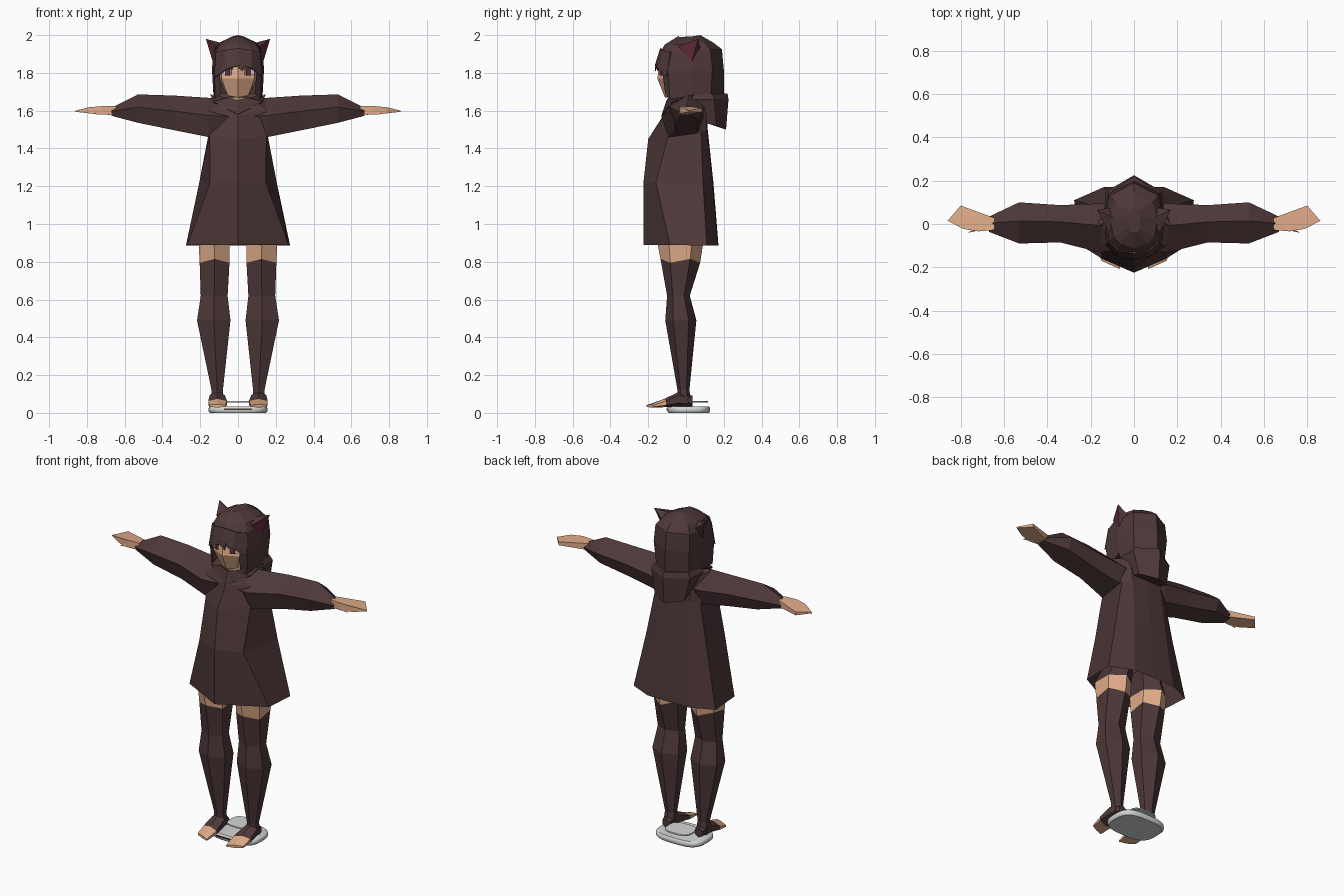
import bpy, bmesh, math


def material(name, rgb):
    m = bpy.data.materials.new(name)
    m.diffuse_color = (*rgb, 1)
    return m


DARK = material("dark brown cloth", (0.076, 0.039, 0.040))
SKIN = material("skin", (0.74, 0.41, 0.25))
WINE = material("wine red", (0.14, 0.026, 0.045))
WHITE = material("eye white", (0.75, 0.70, 0.70))
GREY = material("light grey", (0.66, 0.67, 0.67))


def mesh(name, verts, faces, mats, rule=None, smooth=False, thick=0):
    me = bpy.data.meshes.new(name)
    bm = bmesh.new()
    vs = [bm.verts.new(v) for v in verts]
    for i, f in enumerate(faces):
        bm.faces.new([vs[k] for k in f]).material_index = rule(i) if rule else 0
    bmesh.ops.recalc_face_normals(bm, faces=bm.faces)
    bm.to_mesh(me)
    bm.free()
    for m in mats:
        me.materials.append(m)
    ob = bpy.data.objects.new(name, me)
    bpy.context.collection.objects.link(ob)
    if thick:
        mod = ob.modifiers.new("thickness", 'SOLIDIFY')
        mod.thickness = thick
        mod.offset = 0
    if smooth:
        bpy.context.view_layer.objects.active = ob
        ob.select_set(True)
        bpy.ops.object.shade_smooth_by_angle(angle=math.radians(40))
        ob.select_set(False)
    return ob


def loft(name, rings, mats=(DARK,), caps=(True, True), rule=None, smooth=False, closed=True):
    """Skin a list of equal-length rings; rule gets the segment number."""
    n = len(rings[0])
    verts = [p for r in rings for p in r]
    faces, seg = [], []
    for s in range(len(rings) - 1):
        for i in range(n if closed else n - 1):
            j = (i + 1) % n
            faces.append((s * n + i, s * n + j, (s + 1) * n + j, (s + 1) * n + i))
            seg.append(s)
    if caps[0]:
        faces.append(tuple(range(n)))
        seg.append(0)
    if caps[1]:
        faces.append(tuple(range(len(verts) - n, len(verts))))
        seg.append(len(rings) - 2)
    return mesh(name, verts, faces, mats, (lambda k: rule(seg[k])) if rule else None, smooth)


def sym(half):
    """Full ring from a half ring that starts and ends on the centre line."""
    return half + [(-x, y, z) for x, y, z in half[-2:0:-1]]


HEX = [(0, -1), (1, -.5), (1, .5), (0, 1), (-1, .5), (-1, -.5)]
SLEEVE = [(-.65, -1), (.7, -.8), (1, .1), (.1, 1), (-1, .1)]


def box_ring(a0, a1, b0, b1, shape=HEX):
    return [((a0 + a1) / 2 + u * (a1 - a0) / 2, (b0 + b1) / 2 + v * (b1 - b0) / 2) for u, v in shape]


# coat body, open at the hem
loft("coat", [sym(r) for r in (
    [(0, -.225, .89), (.268, -.085, .89), (.276, .11, .885), (.14, .17, .885), (0, .172, .885)],
    [(0, -.225, 1.22), (.148, -.16, 1.22), (.205, .09, 1.22), (.11, .14, 1.22), (0, .145, 1.22)],
    [(0, -.20, 1.45), (.15, -.095, 1.465), (.155, .08, 1.48), (.10, .11, 1.5), (0, .115, 1.5)],
    [(0, -.12, 1.575), (.15, -.10, 1.60), (.17, 0, 1.66), (.11, .10, 1.64), (0, .11, 1.64)],
    [(0, -.09, 1.65), (.07, -.07, 1.66), (.10, 0, 1.68), (.08, .08, 1.67), (0, .10, 1.66)])],
    caps=(False, False))

# hood lying on the upper back
loft("lowered_hood", [sym(r) for r in (
    [(0, .08, 1.54), (.09, .09, 1.54), (.10, .16, 1.52), (0, .212, 1.50)],
    [(0, .03, 1.66), (.14, .03, 1.66), (.13, .15, 1.66), (0, .225, 1.66)],
    [(0, .04, 1.69), (.12, .04, 1.69), (.115, .14, 1.69), (0, .22, 1.69)])])

# head and neck
loft("head", [sym(r) for r in (
    [(0, -.05, 1.60), (.04, -.03, 1.60), (.05, .03, 1.60), (0, .08, 1.60)],
    [(0, -.06, 1.67), (.04, -.03, 1.67), (.05, .03, 1.675), (0, .08, 1.68)],
    [(0, -.112, 1.67), (.055, -.09, 1.68), (.07, .03, 1.70), (0, .12, 1.70)],
    [(0, -.152, 1.77), (.088, -.112, 1.77), (.10, .03, 1.77), (0, .15, 1.77)],
    [(0, -.135, 1.89), (.08, -.09, 1.89), (.10, .03, 1.89), (0, .15, 1.89)])], mats=(SKIN,))


# hair: open curtain around the face, closed crown above it
def curtain(half):
    return half + [(-x, y, z) for x, y, z in half[-2::-1]]


loft("hair_curtain", [curtain(r) for r in (
    [(.09, -.11, 1.69), (.12, -.085, 1.66), (.13, .03, 1.68), (.11, .13, 1.68), (0, .20, 1.67)],
    [(.098, -.128, 1.82), (.125, -.095, 1.81), (.138, .03, 1.82), (.12, .14, 1.82), (0, .20, 1.82)],
    [(.07, -.12, 1.91), (.115, -.075, 1.91), (.13, .03, 1.91), (.115, .13, 1.92), (0, .19, 1.925)])],
    caps=(False, False), closed=False)
loft("hair_crown", [sym(r) for r in (
    [(0, -.13, 1.92), (.07, -.12, 1.91), (.115, -.075, 1.91), (.13, .03, 1.91), (.115, .13, 1.92), (0, .19, 1.925)],
    [(0, -.112, 1.95), (.06, -.09, 1.95), (.095, -.06, 1.95), (.11, .03, 1.955), (.085, .10, 1.96), (0, .145, 1.96)],
    [(0, -.04, 1.995), (.015, -.035, 1.99), (.025, -.02, 1.99), (.03, .03, 1.993), (.02, .06, 1.995), (0, .075, 2.0)])],
    caps=(False, True))

# fringe with a ragged lower edge
top = [(-.115, -.08, 1.91), (-.07, -.122, 1.92), (0, -.134, 1.93), (.07, -.122, 1.92), (.115, -.08, 1.91)]
low = [(-.125, -.10, 1.775), (-.085, -.14, 1.80), (-.055, -.155, 1.822), (.01, -.162, 1.84), (.07, -.147, 1.825),
       (.125, -.10, 1.78)]
mesh("fringe", top + low, [(0, 5, 6, 1), (1, 6, 7), (1, 7, 8, 2), (2, 8, 9, 3), (3, 9, 10, 4)], (DARK,), thick=.006)
mesh("fringe_strand", [(-.03, -.156, 1.85), (.035, -.16, 1.85), (.022, -.162, 1.81)], [(0, 1, 2)], (DARK,), thick=.004)


# board base and its upper plate
def pad(name, rx, y0, y1, levels):
    rings = []
    for z, k in levels:
        r = []
        for i in range(32):
            a = math.tau * i / 32
            u, v = (math.copysign(abs(t) ** .65, t) for t in (math.cos(a), math.sin(a)))
            r.append((u * rx * k, (y0 + y1) / 2 + v * k * (y1 - y0) / 2, z))
        rings.append(r)
    loft(name, rings, (GREY,), smooth=True)


pad("base_pad", .157, -.10, .128, [(0, .94), (.008, .99), (.018, 1), (.028, .985), (.035, .93)])
pad("upper_plate", .085, -.02, .118, [(.056, .98), (.06, 1), (.064, .98)])
mesh("base_slot", [(-.075, -.101, .016), (.075, -.101, .016), (.075, -.101, .024), (-.075, -.101, .024)],
     [(0, 1, 2, 3)], (DARK,), thick=.004)

# paired parts
for side, s in (("left", 1), ("right", -1)):
    # sleeve, flattened underneath
    loft(side + "_sleeve", [[(s * x, a, b) for a, b in box_ring(*d, SLEEVE)] for x, *d in (
        (.03, -.11, .08, 1.48, 1.64), (.155, -.132, .095, 1.46, 1.668), (.34, -.085, .087, 1.497, 1.68),
        (.53, -.09, .10, 1.536, 1.686), (.67, -.036, .034, 1.573, 1.615))])
    # hand with a thumb
    outline = [(.645, -.028), (.72, -.034), (.79, -.022), (.86, .015), (.80, .085), (.645, .028)]
    lift = [.022, .022, .016, .003, .010, .02]
    loft(side + "_hand", [[(s * x, y, 1.597 + d * h + (.005 if x < .82 else 0)) for (x, y), h in zip(outline, lift)]
                          for d in (-1, 1)], (SKIN,))
    mesh(side + "_thumb", [(s * .68, -.02, 1.578), (s * .73, -.02, 1.585), (s * .70, -.02, 1.61),
                           (s * .77, -.042, 1.582)],
         [(0, 1, 2), (0, 1, 3), (1, 2, 3), (2, 0, 3)], (SKIN,))
    # leg: stocking with a ragged top, bare thigh, dark shorts under the coat
    rings = []
    for z, x0, x1, y0, y1, jag in ((.05, .075, .145, -.045, .03, 0), (.12, .08, .14, -.045, .018, 0),
                                   (.49, .04, .217, -.11, .055, 0), (.62, .055, .197, -.10, .02, 0),
                                   (.805, .045, .203, -.135, .075, .01), (.893, .045, .208, -.15, .09, 0),
                                   (1.02, .03, .15, -.13, .09, 0)):
        rings.append([(s * x, y, z + jag * (-1) ** i) for i, (x, y) in enumerate(box_ring(x0, x1, y0, y1))])
    loft(side + "_leg", rings, (DARK, SKIN), rule=lambda k: int(k == 4))
    # foot with bare toes, the tip slanted outward
    rings = [[(s * x, y + t * (x - .11), z) for x, z in box_ring(*d)] for y, t, *d in (
        (.035, 0, .085, .135, .035, .09), (-.03, 0, .07, .15, .033, .115),
        (-.115, .2, .058, .157, .03, .074), (-.188, .45, .066, .153, .028, .046))]
    loft(side + "_foot", rings, (DARK, SKIN), rule=lambda k: int(k == 2))
    # cat ear, wine red inside
    mesh(side + "_ear", [(s * .134, .03, 1.86), (s * .118, -.04, 1.94), (s * .17, .065, 1.98), (s * .11, .075, 1.93),
                         (s * .075, .02, 1.955)],
         [(0, 1, 2), (0, 2, 3), (1, 4, 2), (4, 3, 2), (0, 3, 4, 1)], (DARK, WINE), rule=lambda k: int(k < 1))
    # collar flap
    mesh(side + "_collar", [(0, -.125, 1.58), (s * .13, -.07, 1.645), (s * .145, .04, 1.685), (s * .12, .03, 1.67),
                            (s * .05, -.09, 1.668), (0, -.10, 1.655)],
         [(0, 1, 4, 5), (1, 2, 3, 4)], (DARK,), thick=.006)

    # eye plates following the cheek
    for part, m, x0, x1, z0, z1, out in (("_eye", WHITE, .036, .086, 1.79, 1.82, .005),
                                         ("_iris", WINE, .044, .068, 1.786, 1.822, .008),
                                         ("_lash", DARK, .03, .086, 1.818, 1.828, .009)):
        mesh(side + part, [(s * x, -.150 + .44 * x - out, z) for x, z in ((x0, z0), (x1, z0), (x1, z1), (x0, z1))],
             [(0, 1, 2, 3)], (m,), thick=.003)
